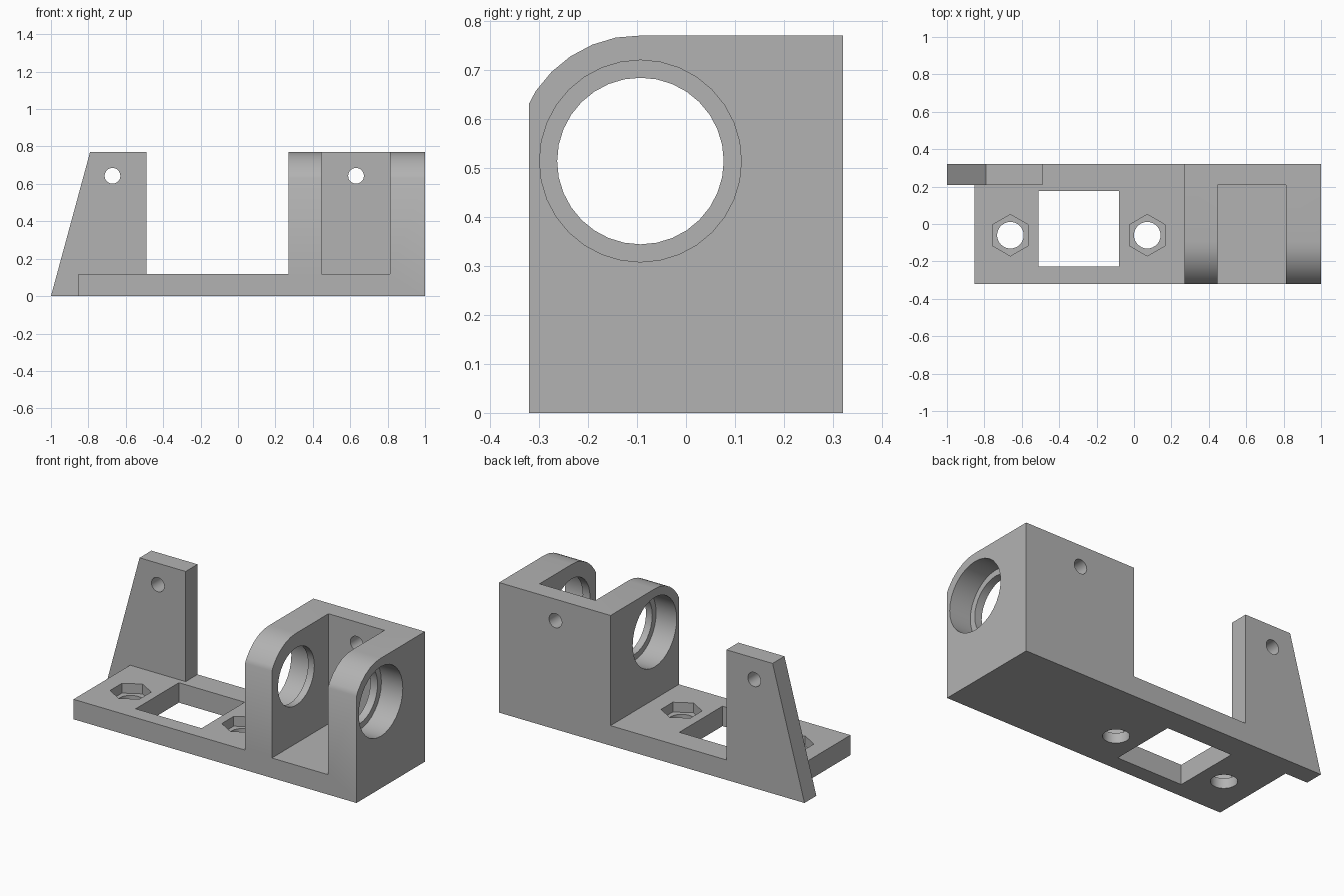
import bpy, bmesh, math
from mathutils import Vector

default = bpy.data.objects.get("Cube")
if default:
    bpy.data.objects.remove(default, do_unlink=True)

grey = bpy.data.materials.new("plain_grey")
grey.use_nodes = True
grey.diffuse_color = (0.45, 0.45, 0.45, 1)
grey.node_tree.nodes["Principled BSDF"].inputs["Base Color"].default_value = (0.45, 0.45, 0.45, 1)

# How a 2D profile point and a depth map to 3D for each extrusion axis
PLACE = {
    "x": lambda u, v, d: Vector((d, u, v)),
    "y": lambda u, v, d: Vector((u, d, v)),
    "z": lambda u, v, d: Vector((u, v, d)),
}


def prism(name, points, axis, start, end):
    """Extrude a closed profile along an axis."""
    bm = bmesh.new()
    place = PLACE[axis]
    face = bm.faces.new([bm.verts.new(place(u, v, start)) for u, v in points])
    extruded = bmesh.ops.extrude_face_region(bm, geom=[face])["geom"]
    verts = [g for g in extruded if isinstance(g, bmesh.types.BMVert)]
    bmesh.ops.translate(bm, verts=verts, vec=place(0, 0, end) - place(0, 0, start))
    bmesh.ops.recalc_face_normals(bm, faces=bm.faces[:])
    mesh = bpy.data.meshes.new(name)
    bm.to_mesh(mesh)
    bm.free()
    mesh.materials.append(grey)
    obj = bpy.data.objects.new(name, mesh)
    bpy.context.collection.objects.link(obj)
    return obj


def ring(u, v, radius, sides, turn=0.0):
    steps = [turn + math.tau * i / sides for i in range(sides)]
    return [(u + radius * math.cos(a), v + radius * math.sin(a)) for a in steps]


def rect(u0, v0, u1, v1):
    return [(u0, v0), (u1, v0), (u1, v1), (u0, v1)]


def combine(target, other, operation):
    """Apply a boolean and discard the helper."""
    other.hide_render = True
    mod = target.modifiers.new(operation.lower(), "BOOLEAN")
    mod.operation = operation
    mod.solver = "EXACT"
    mod.object = other
    bpy.context.view_layer.objects.active = target
    bpy.ops.object.modifier_apply(modifier=mod.name)
    bpy.data.objects.remove(other, do_unlink=True)


BACK, FRONT, TOP, FLOOR = 0.32, -0.32, 0.77, 0.118
RIB_FRONT = 0.209
BORE = (-0.093, 0.514)

# Base plate and bearing block as one stepped profile
bracket = prism("bracket", [(-0.853, 0), (1, 0), (1, TOP), (0.27, TOP),
                            (0.27, FLOOR), (-0.853, FLOOR)], "y", FRONT, BACK)

# Tapered upright at the back
upright = prism("upright", [(-1, 0), (-0.489, 0), (-0.489, TOP), (-0.791, TOP)],
                "y", RIB_FRONT, BACK)
combine(bracket, upright, "UNION")

# Rounded front top corner of the block
arc = [(BORE[0] + 0.257 * math.cos(a), BORE[1] + 0.257 * math.sin(a))
       for a in (math.radians(90 + 11.25 * i) for i in range(7))]
arc[0] = (arc[0][0], TOP)
corner = [(arc[0][0], 0.9)] + arc + [(-0.45, arc[-1][1]), (-0.45, 0.9)]
combine(bracket, prism("corner_cutter", corner, "x", 0.2, 1.1), "DIFFERENCE")

# Pocket between the two bearing walls
combine(bracket, prism("pocket_cutter", rect(0.446, -0.5, 0.813, RIB_FRONT),
                       "z", FLOOR, 0.9), "DIFFERENCE")

# Through bore with a wider seat on each outer wall face
combine(bracket, prism("bore_cutter", ring(*BORE, 0.17, 32), "x", 0.2, 1.1), "DIFFERENCE")
for start, end in ((0.2, 0.405), (0.86, 1.1)):
    combine(bracket, prism("seat_cutter", ring(*BORE, 0.206, 32), "x", start, end), "DIFFERENCE")

# Mounting holes through the back walls
for x in (-0.671, 0.631):
    combine(bracket, prism("mount_cutter", ring(x, 0.643, 0.042, 32), "y", 0.1, 0.5), "DIFFERENCE")

# Window in the base
combine(bracket, prism("window_cutter", rect(-0.511, -0.227, -0.08, 0.177),
                       "z", -0.1, 0.3), "DIFFERENCE")

# Bolt holes with hexagonal nut recesses
for x in (-0.661, 0.071):
    combine(bracket, prism("bolt_cutter", ring(x, -0.06, 0.071, 32), "z", -0.1, 0.3), "DIFFERENCE")
    combine(bracket, prism("nut_cutter", ring(x, -0.06, 0.111, 6, math.pi / 2),
                           "z", 0.06, 0.3), "DIFFERENCE")

# Smooth bores, sharp edges
bpy.ops.object.select_all(action="DESELECT")
bracket.select_set(True)
bpy.context.view_layer.objects.active = bracket
bpy.ops.object.shade_smooth_by_angle(angle=math.radians(30))
